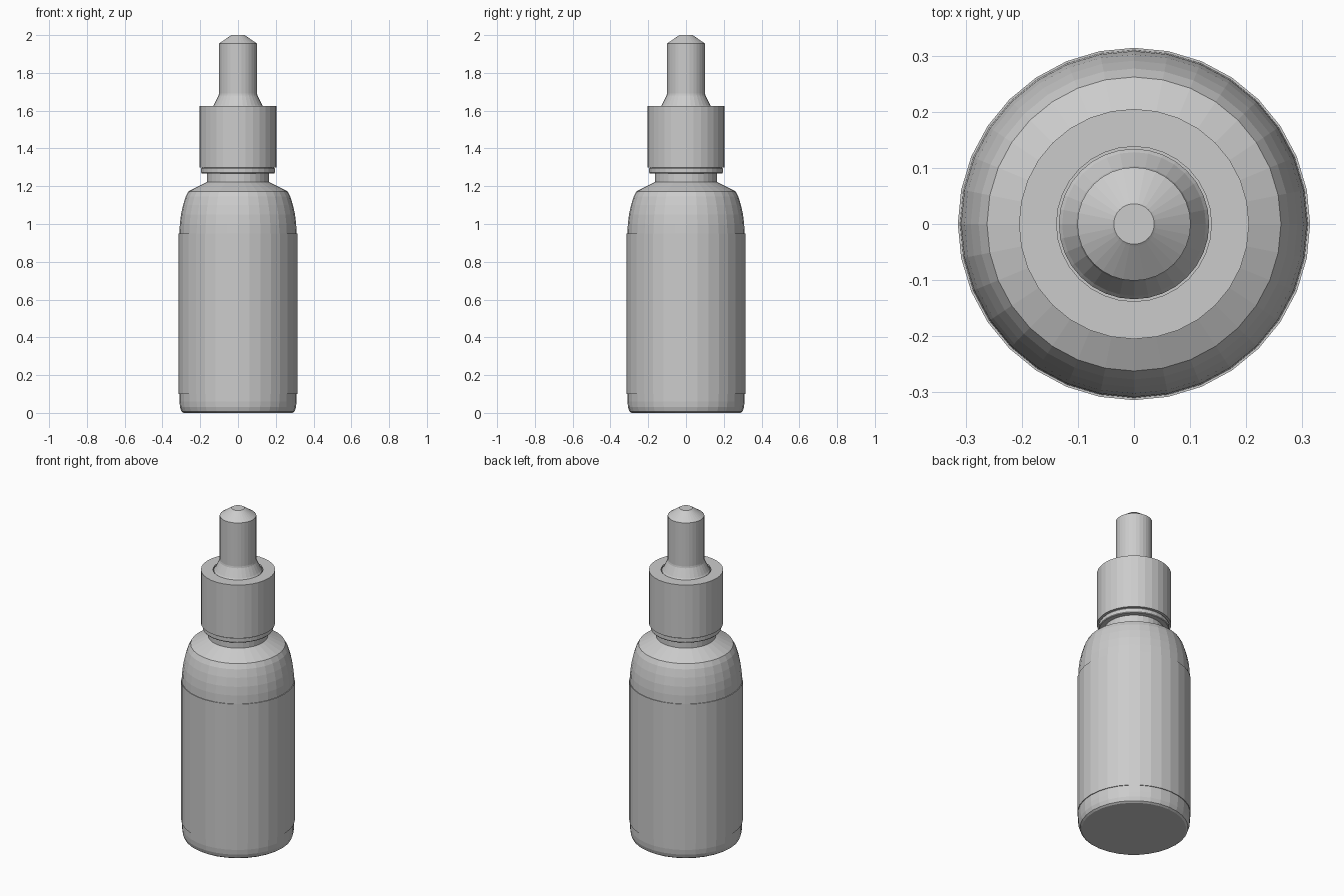
import bpy, bmesh
from math import cos, sin, tau

if "Cube" in bpy.data.objects:
    bpy.data.objects.remove(bpy.data.objects["Cube"])

SIDES = 32


def lathe(name, profile, closed=False):
    """Revolve (radius, z) points around z; open profiles get end caps."""
    bm = bmesh.new()
    rings = [[bm.verts.new((r * cos(tau * i / SIDES), r * sin(tau * i / SIDES), z))
              for i in range(SIDES)] for r, z in profile]
    pairs = list(zip(rings, rings[1:]))
    if closed:
        pairs.append((rings[-1], rings[0]))
    for a, b in pairs:
        for i in range(SIDES):
            j = (i + 1) % SIDES
            bm.faces.new((a[i], a[j], b[j], b[i]))
    if not closed:
        bm.faces.new(rings[0][::-1])
        bm.faces.new(rings[-1])
    bmesh.ops.recalc_face_normals(bm, faces=bm.faces)
    mesh = bpy.data.meshes.new(name)
    bm.to_mesh(mesh)
    bm.free()
    ob = bpy.data.objects.new(name, mesh)
    bpy.context.collection.objects.link(ob)
    return ob


# Bottle with rounded shoulder and neck
lathe("bottle", [(0.288, 0), (0.299, 0.007), (0.307, 0.03), (0.310, 0.06),
                 (0.310, 0.95), (0.308, 1.0), (0.302, 1.05), (0.291, 1.10),
                 (0.277, 1.145), (0.262, 1.173), (0.165, 1.222), (0.165, 1.31)])

# Thin label sleeve
lathe("label", [(0.309, 0.10), (0.314, 0.10), (0.314, 0.95), (0.309, 0.95)], closed=True)

# Tamper ring below the cap
lathe("tamper_ring", [(0.165, 1.268), (0.192, 1.268), (0.195, 1.272),
                      (0.195, 1.294), (0.190, 1.30), (0.165, 1.30)], closed=True)

# Screw cap with an opening for the bulb
lathe("cap", [(0.165, 1.30), (0.205, 1.30), (0.205, 1.625),
              (0.138, 1.625), (0.138, 1.60), (0.12, 1.60)], closed=True)

# Rubber dropper bulb
lathe("dropper_bulb", [(0.134, 1.59), (0.134, 1.622), (0.128, 1.63), (0.103, 1.68),
                       (0.101, 1.69), (0.101, 1.955), (0.040, 1.997), (0.036, 2.0)])
